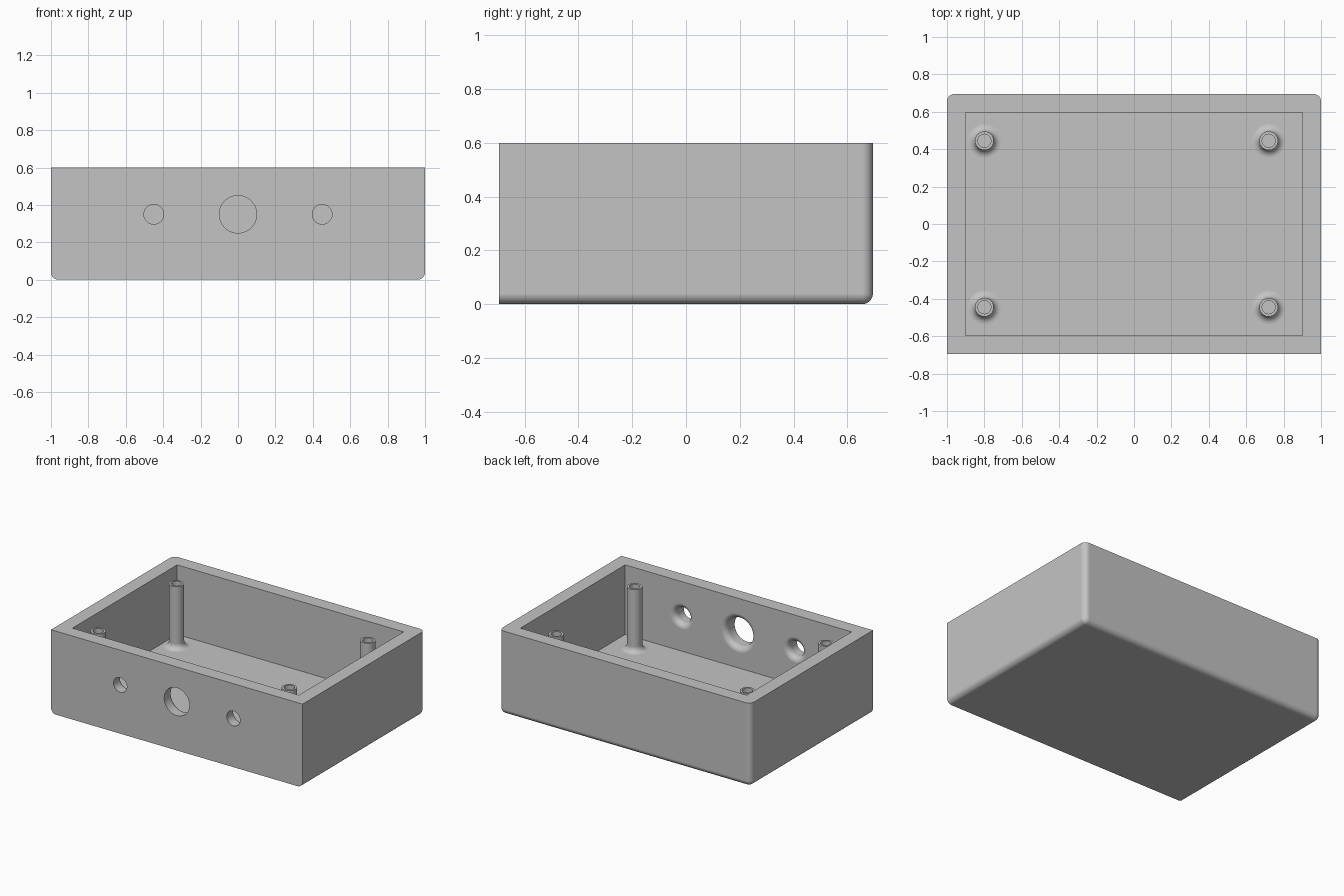
import bpy, bmesh, math
from mathutils import Matrix, Vector

if "Cube" in bpy.data.objects:
    bpy.data.objects.remove(bpy.data.objects["Cube"], do_unlink=True)

HX, HY, H = 1.0, 0.695, 0.6      # half width, half depth, height
WALL, FILLET, POST_TOP = 0.1, 0.04, 0.55

grey = bpy.data.materials.new("plain grey")
grey.use_nodes = True
grey.diffuse_color = (0.55, 0.55, 0.55, 1)
grey.node_tree.nodes["Principled BSDF"].inputs["Base Color"].default_value = (0.55, 0.55, 0.55, 1)


def make_object(name, bm):
    bmesh.ops.recalc_face_normals(bm, faces=bm.faces[:])
    mesh = bpy.data.meshes.new(name)
    bm.to_mesh(mesh)
    bm.free()
    mesh.materials.append(grey)
    obj = bpy.data.objects.new(name, mesh)
    bpy.context.collection.objects.link(obj)
    return obj


def activate(obj):
    bpy.ops.object.select_all(action='DESELECT')
    obj.select_set(True)
    bpy.context.view_layer.objects.active = obj


def box(low, high):
    bm = bmesh.new()
    low, high = Vector(low), Vector(high)
    size = Matrix.Diagonal((*(high - low), 1))
    bmesh.ops.create_cube(bm, size=1, matrix=Matrix.Translation((low + high) / 2) @ size)
    return bm


def lathe(profile, closed=False, sides=64):
    """Turn (radius, height) points about z; cap the ends or close the loop."""
    bm = bmesh.new()
    turns = [math.tau * i / sides for i in range(sides)]
    rings = [[bm.verts.new((r * math.cos(t), r * math.sin(t), z)) for t in turns]
             for r, z in profile]
    pairs = list(zip(rings, rings[1:]))
    if closed:
        pairs.append((rings[-1], rings[0]))
    else:
        bm.faces.new(rings[0])
        bm.faces.new(rings[-1])
    for a, b in pairs:
        for i in range(sides):
            j = (i + 1) % sides
            bm.faces.new((a[i], a[j], b[j], b[i]))
    return bm


def flare(radius, height, direction, steps=8):
    """Quarter arc from a straight tube out to a flat surface at this height."""
    arc = []
    for i in range(steps + 1):
        a = math.pi / 2 * i / steps
        arc.append((radius + FILLET * (1 - math.cos(a)),
                    height + direction * FILLET * (math.sin(a) - 1)))
    return arc


def cut(target, cutter):
    activate(target)
    mod = target.modifiers.new("cut", 'BOOLEAN')
    mod.operation = 'DIFFERENCE'
    mod.solver = 'EXACT'
    mod.object = cutter
    bpy.ops.object.modifier_apply(modifier=mod.name)
    bpy.data.objects.remove(cutter, do_unlink=True)


def smooth(obj):
    activate(obj)
    bpy.ops.object.shade_smooth_by_angle(angle=math.radians(30))
    mod = obj.modifiers.new("even shading", 'WEIGHTED_NORMAL')
    mod.keep_sharp = True


# Outer block: rounded at the back corners and the side and back bottom edges
bm = box((-HX, -HY, 0), (HX, HY, H))
rounded = []
for e in bm.edges:
    mid = (e.verts[0].co + e.verts[1].co) / 2
    bottom = mid.z < 0.01 and mid.y > -HY + 0.01
    back_corner = mid.y > HY - 0.01 and abs(mid.x) > HX - 0.01
    if bottom or back_corner:
        rounded.append(e)
bmesh.ops.bevel(bm, geom=rounded, offset=FILLET, segments=8, profile=0.5, affect='EDGES')
enclosure = make_object("enclosure", bm)

# Open cavity
cut(enclosure, make_object("cavity_cutter", box(
    (WALL - HX, WALL - HY, WALL), (HX - WALL, HY - WALL, H + 0.1))))

# Front panel holes, flared on the inside
for x, radius in ((-0.45, 0.053), (0, 0.1), (0.45, 0.053)):
    arc = flare(radius, WALL, 1)
    cutter = make_object("hole_cutter", lathe(
        [(radius, -0.05)] + arc + [(radius + FILLET, WALL + 0.05)]))
    cutter.matrix_world = Matrix.Translation((x, -HY, 0.35)) @ Matrix.Rotation(-math.pi / 2, 4, 'X')
    bpy.context.view_layer.update()
    cut(enclosure, cutter)
smooth(enclosure)

# Hollow screw posts, flared at the floor
for side, x in (("right", -0.8), ("left", 0.72)):
    for end, y in (("front", -0.445), ("back", 0.445)):
        profile = [(0.035, WALL), (0.035, POST_TOP), (0.05, POST_TOP)] + flare(0.05, WALL, -1)
        post = make_object(f"{end}_{side}_screw_post", lathe(profile, closed=True))
        post.location = (x, y, 0)
        smooth(post)
